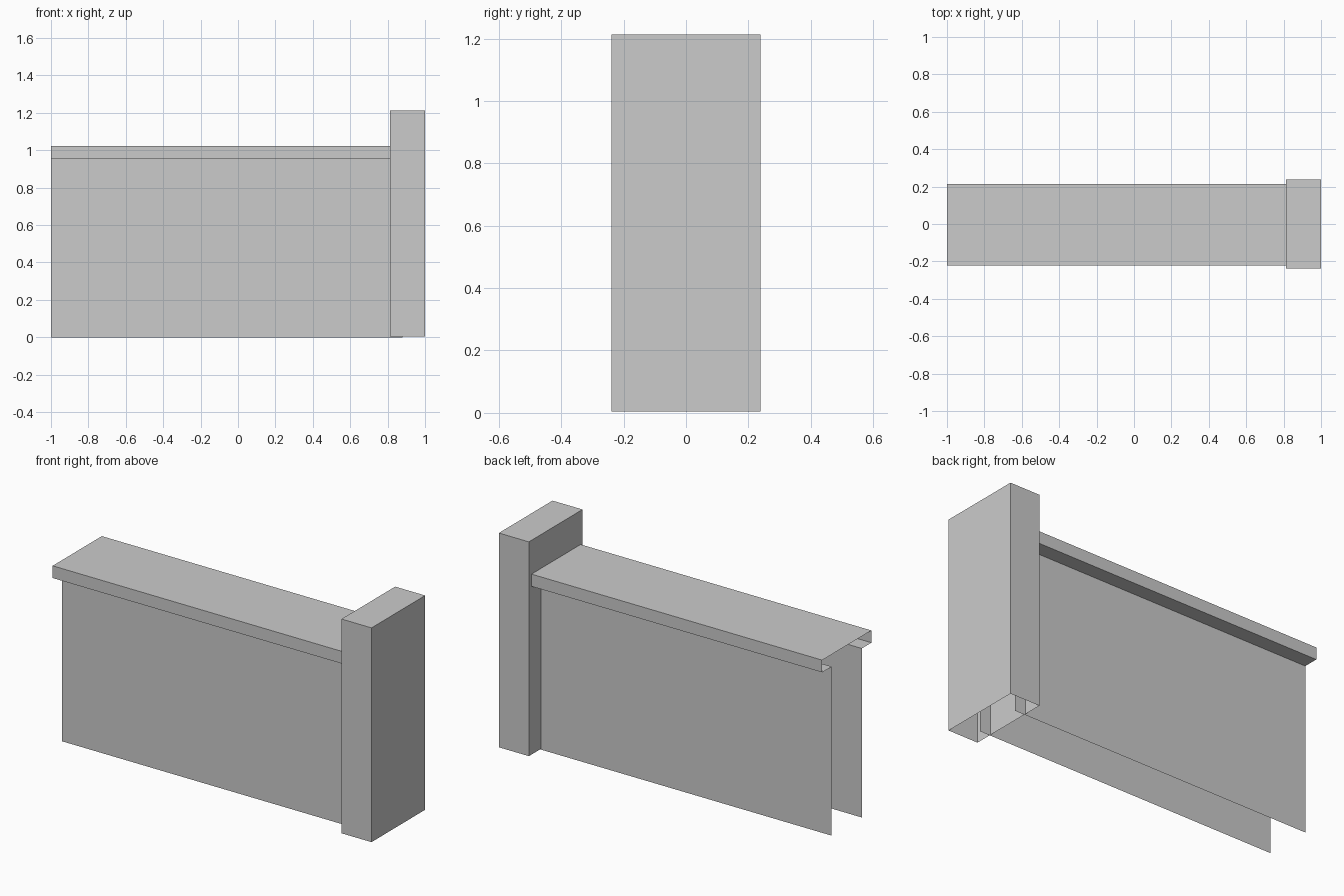
import bpy, bmesh

if "Cube" in bpy.data.objects:
    bpy.data.objects.remove(bpy.data.objects["Cube"])


def finish(bm, name):
    mesh = bpy.data.meshes.new(name)
    bm.to_mesh(mesh)
    bm.free()
    obj = bpy.data.objects.new(name, mesh)
    bpy.context.collection.objects.link(obj)
    return obj


def sweep_x(name, profile, x0, x1):
    """Extrude an open (y, z) profile along x as a single-skin sheet."""
    bm = bmesh.new()
    rows = [[bm.verts.new((x, y, z)) for y, z in profile] for x in (x0, x1)]
    for i in range(len(profile) - 1):
        bm.faces.new((rows[0][i], rows[1][i], rows[1][i + 1], rows[0][i + 1]))
    return finish(bm, name)


# Wall: two side panels and an overhanging coping, open at the ends and below
half_wall, half_cap, y_mid = 0.134, 0.219, -0.004
lip_z, top_z = 0.953, 1.022
front = [(-half_wall, 0), (-half_wall, lip_z), (-half_cap, lip_z), (-half_cap, top_z)]
back = [(-y, z) for y, z in reversed(front)]
sweep_x("wall_with_coping", [(y + y_mid, z) for y, z in front + back], -1.0, 0.88)

# End pillar: box without a bottom, standing over the end of the wall
bm = bmesh.new()
bmesh.ops.create_cube(bm, size=1)
x0, x1, z0, z1 = 0.813, 1.0, 0.005, 1.213
bmesh.ops.scale(bm, vec=(x1 - x0, 0.478, z1 - z0), verts=bm.verts)
bmesh.ops.translate(bm, vec=((x0 + x1) / 2, 0, (z0 + z1) / 2), verts=bm.verts)
bm.normal_update()
bottom = [f for f in bm.faces if f.normal.z < -0.9]
bmesh.ops.delete(bm, geom=bottom, context='FACES_ONLY')
finish(bm, "end_pillar")
